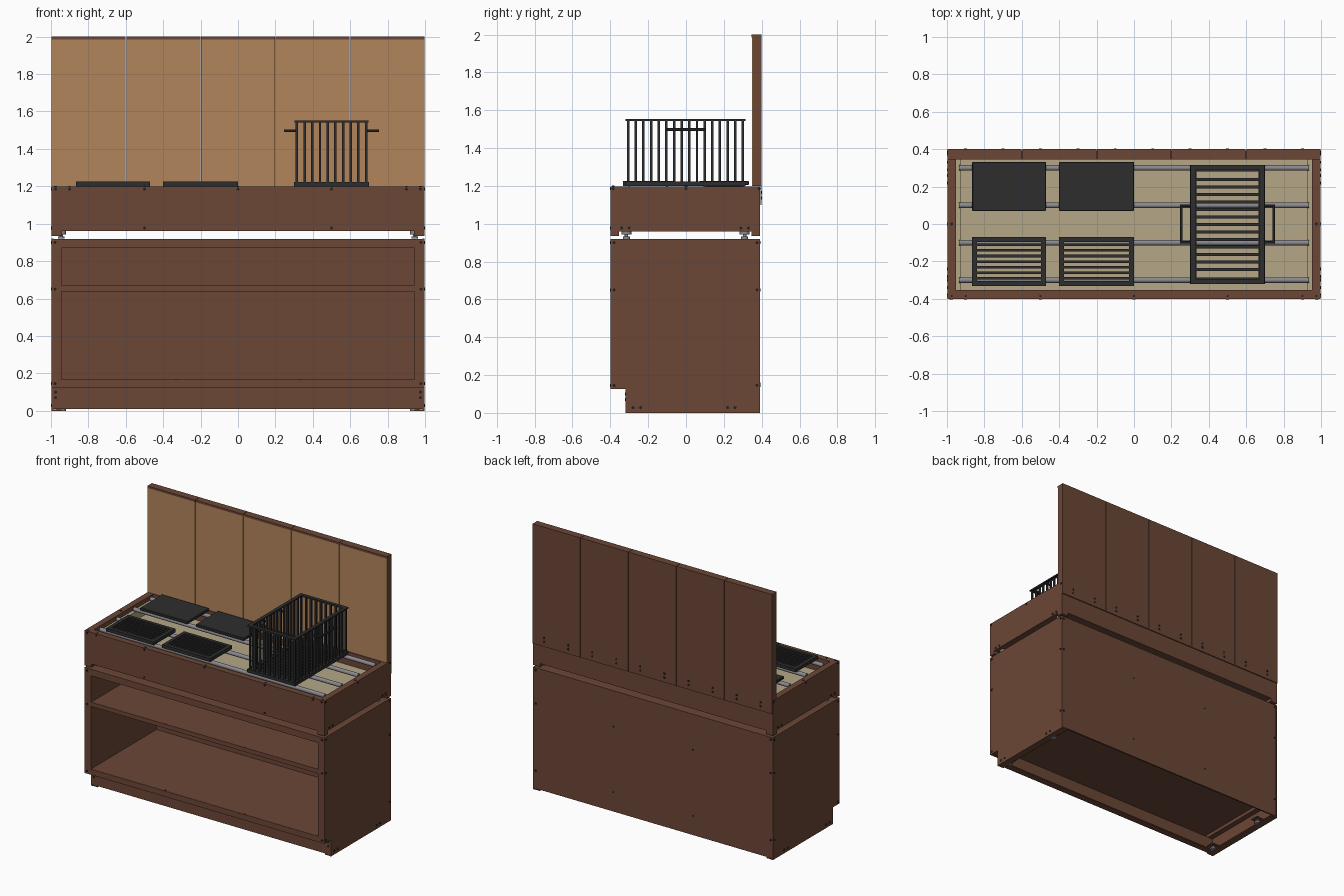
import bpy, bmesh, math
from mathutils import Matrix, Vector

if "Cube" in bpy.data.objects:
    bpy.data.objects.remove(bpy.data.objects["Cube"])


def material(name, rgb):
    m = bpy.data.materials.new(name)
    m.diffuse_color = (*rgb, 1)
    m.use_nodes = True
    m.node_tree.nodes["Principled BSDF"].inputs["Base Color"].default_value = m.diffuse_color
    return m


BROWN = material("rust_brown", (0.150, 0.063, 0.038))
TAN = material("warm_tan", (0.45, 0.235, 0.105))
KHAKI = material("khaki_liner", (0.46, 0.39, 0.245))
DARK = material("dark_iron", (0.027, 0.027, 0.028))
STEEL = material("steel_grey", (0.25, 0.25, 0.275))
BLACK = material("bolt_black", (0.015, 0.014, 0.014))


def finish(name, bm, mat, bevel=0):
    bmesh.ops.recalc_face_normals(bm, faces=bm.faces)
    me = bpy.data.meshes.new(name)
    bm.to_mesh(me)
    bm.free()
    me.materials.append(mat)
    ob = bpy.data.objects.new(name, me)
    bpy.context.collection.objects.link(ob)
    if bevel:
        b = ob.modifiers.new("edge", "BEVEL")
        b.width, b.segments = bevel, 1
    return ob


def boxes(name, mat, spans, bevel=0):
    """Each span is x0, x1, y0, y1, z0, z1."""
    bm = bmesh.new()
    for x0, x1, y0, y1, z0, z1 in spans:
        m = Matrix.Translation(((x0 + x1) / 2, (y0 + y1) / 2, (z0 + z1) / 2)) @ \
            Matrix.Diagonal((x1 - x0, y1 - y0, z1 - z0, 1))
        bmesh.ops.create_cube(bm, size=1, matrix=m)
    return finish(name, bm, mat, bevel)


def cylinders(name, mat, items, sides=16):
    """Each item is start, end, radius."""
    bm = bmesh.new()
    for a, b, r in items:
        a, b = Vector(a), Vector(b)
        d = b - a
        m = Matrix.Translation((a + b) / 2) @ d.to_track_quat('Z', 'Y').to_matrix().to_4x4()
        bmesh.ops.create_cone(bm, cap_ends=True, segments=sides, radius1=r, radius2=r,
                              depth=d.length, matrix=m)
    ob = finish(name, bm, mat)
    for p in ob.data.polygons:
        p.use_smooth = len(p.vertices) == 4
    return ob


def frame(x0, x1, y0, y1, z0, z1, w):
    """Four spans forming a rectangular rim."""
    return [(x0, x1, y0, y0 + w, z0, z1), (x0, x1, y1 - w, y1, z0, z1),
            (x0, x0 + w, y0 + w, y1 - w, z0, z1), (x1 - w, x1, y0 + w, y1 - w, z0, z1)]


# cabinet sides, with a toe notch at the front bottom
for label, s in (("left", -1), ("right", 1)):
    bm = bmesh.new()
    prof = [(-0.4, 0.125), (-0.32, 0.125), (-0.32, 0.0), (0.392, 0.0), (0.392, 0.92), (-0.4, 0.92)]
    f = bm.faces.new([bm.verts.new((s * 0.998, y, z)) for y, z in prof])
    r = bmesh.ops.extrude_face_region(bm, geom=[f])
    verts = [v for v in r["geom"] if isinstance(v, bmesh.types.BMVert)]
    bmesh.ops.translate(bm, verts=verts, vec=(-s * 0.012, 0, 0))
    finish(label + "_cabinet_side", bm, BROWN)
    # folded inner lining and front flange
    a, b = sorted((s * 0.945, s * 0.987))
    boxes(label + "_side_lining", BROWN, [(a, b, -0.399, 0.38, 0.13, 0.919)])
    boxes(label + "_bottom_flange", BROWN, [(a, b, -0.318, 0.39, 0.0, 0.008)])

# cabinet panels
boxes("cabinet_back", BROWN, [(-0.986, 0.986, 0.38, 0.391, 0.01, 0.919)])
boxes("toe_kick", BROWN, [(-0.986, 0.986, -0.32, -0.309, 0.01, 0.132),
                          (-0.945, 0.945, -0.309, -0.27, 0.01, 0.018)])
boxes("bottom_shelf", BROWN, [(-0.945, 0.945, -0.396, 0.38, 0.155, 0.168),
                              (-0.986, 0.986, -0.399, -0.387, 0.125, 0.167)])
boxes("middle_shelf", BROWN, [(-0.945, 0.945, -0.395, 0.38, 0.658, 0.67),
                              (-0.945, 0.945, -0.396, -0.385, 0.638, 0.669)])
boxes("cabinet_top", BROWN, [(-0.986, 0.986, -0.399, 0.38, 0.905, 0.919),
                             (-0.945, 0.945, -0.3985, -0.387, 0.87, 0.906)])

# levelling feet of cabinet and tray
feet, brackets = [], []
for s in (-1, 1):
    for y in (-0.25, 0.24):
        feet += [((s * 0.945, y, 0.0), (s * 0.945, y, 0.012), 0.025),
                 ((s * 0.945, y, 0.012), (s * 0.945, y, 0.06), 0.008)]
        a, b = sorted((s * 0.91, s * 0.986))
        brackets.append((a, b, y - 0.03, y + 0.03, 0.03, 0.036))
    for y in (-0.315, 0.31):
        feet += [((s * 0.945, y, 0.92), (s * 0.945, y, 0.932), 0.018),
                 ((s * 0.945, y, 0.932), (s * 0.945, y, 0.948), 0.009),
                 ((s * 0.945, y, 0.942), (s * 0.945, y, 0.962), 0.026)]
cylinders("levelling_feet", STEEL, feet)
boxes("foot_brackets", BROWN, brackets)

# upper tray: walls, underside, corner blocks
boxes("tray_walls", BROWN, frame(-0.998, 0.998, -0.4, 0.392, 0.96, 1.198, 0.047))
boxes("tray_underside", BROWN, [(-0.952, 0.952, -0.354, 0.346, 0.962, 0.972)])
boxes("tray_corner_blocks", BROWN,
      [(*sorted((s * 0.998, s * 0.94)), *y, 0.935, 0.961)
       for s in (-1, 1) for y in ((-0.4, -0.355), (0.345, 0.392))])

# khaki liner pan with end flanges, and the support rods
boxes("liner_pan", KHAKI, [(-0.951, 0.951, -0.353, 0.346, 1.09, 1.10),
                           (-0.951, -0.925, -0.353, 0.346, 1.10, 1.165),
                           (0.925, 0.951, -0.353, 0.346, 1.10, 1.165)])
cylinders("support_rods", STEEL, [((-0.935, y, 1.184), (0.935, y, 1.184), 0.015)
                                  for y in (-0.3, -0.1, 0.1, 0.3)])

# backsplash boards
for i in range(5):
    x0, x1 = -0.998 + i * 0.3992 + 0.0015, -0.998 + (i + 1) * 0.3992 - 0.0015
    n = str(i + 1)
    boxes("backsplash_board_" + n, BROWN,
          [(x0, x1, 0.354, 0.3925, 1.199, 1.985), (x0, x1, 0.3925, 0.40, 1.10, 1.985),
           (x0, x1, 0.345, 0.40, 1.985, 2.0)])
    boxes("backsplash_face_" + n, TAN, [(x0, x1, 0.348, 0.354, 1.2, 1.985)])

# griddle plates and grill racks
for i, (x0, x1) in enumerate(((-0.865, -0.47), (-0.40, 0.0))):
    n = str(i + 1)
    boxes("griddle_plate_" + n, DARK, [(x0, x1, 0.07, 0.332, 1.204, 1.225),
                                       (x0 + 0.02, x1 - 0.02, 0.09, 0.31, 1.197, 1.205)], 0.003)
    rack = frame(x0, x1, -0.332, -0.07, 1.2, 1.225, 0.026)
    rack += [(x0 + 0.02, x1 - 0.02, y - 0.007, y + 0.007, 1.205, 1.222)
             for y in [-0.201 + 0.03 * k for k in range(-3, 4)]]
    boxes("grill_rack_" + n, DARK, rack)

# basket: rims, floor bars, uprights, handles
basket = frame(0.30, 0.70, -0.32, 0.315, 1.2, 1.224, 0.035)
basket += frame(0.302, 0.698, -0.32, 0.315, 1.542, 1.553, 0.026)
boxes("basket_rims", DARK, basket)
boxes("basket_floor_bars", DARK, [(0.32, 0.68, y - 0.008, y + 0.008, 1.204, 1.22)
                                  for y in [-0.002 + 0.04 * k for k in range(-6, 7)]])
h = 0.0065
posts = [(0.315 + 0.0411 * k, y) for k in range(10) for y in (-0.306, 0.301)]
posts = [(min(x, 0.685), y) for x, y in posts]
posts += [(x, -0.306 + 0.607 * k / 15) for k in range(1, 15) for x in (0.315, 0.685)]
boxes("basket_uprights", DARK, [(x - h, x + h, y - h, y + h, 1.22, 1.545) for x, y in posts])
for label, s in (("left", -1), ("right", 1)):
    xi, xo = 0.5 + s * 0.185, 0.5 + s * 0.255
    a, b = sorted((xi, xo))
    c, d = sorted((xo, xo - s * 0.014))
    boxes(label + "_basket_handle", DARK,
          [(c, d, -0.105, 0.105, 1.491, 1.505), (a, b, -0.105, -0.091, 1.491, 1.505),
           (a, b, 0.091, 0.105, 1.491, 1.505)], 0.003)

# bolt heads on front, sides and back
bolts = []


def bolt(p, n, r=0.008):
    p, n = Vector(p), Vector(n)
    bolts.append((p - n * 0.003, p + n * 0.003, r))


for x in (-0.975, -0.9, -0.5, 0, 0.5, 0.9, 0.975):
    bolt((x, -0.4, 1.185), (0, -1, 0))
    if abs(x) < 0.98:
        bolt((x, -0.385, 1.198), (0, 0, 1), 0.006)
for x in (-0.5, 0.5):
    bolt((x, -0.4, 0.977), (0, -1, 0))
for s in (-1, 1):
    for z in (0.145, 0.65, 0.9):
        bolt((s * 0.978, -0.4, z), (0, -1, 0))
        bolt((s * 0.978, 0.3915, z), (0, 1, 0))
        for y in (-0.38, 0.375):
            bolt((s * 0.998, y, z), (s, 0, 0))
    for z in (0.07, 0.10):
        bolt((s * 0.975, -0.32, z), (0, -1, 0))
    for y in (-0.385, 0, 0.385):
        bolt((s * 0.998, y, 1.185), (s, 0, 0))
    for y in (-0.34, -0.3, 0.29, 0.33):
        bolt((s * 0.998, y, 0.977), (s, 0, 0))
    for y in (-0.28, -0.24, 0.22, 0.26):
        bolt((s * 0.998, y, 0.028), (s, 0, 0))
    for z in (0.168, 0.668):
        bolt((s * 0.33, -0.39, z), (0, 0, 1), 0.006)
    for z in (0.155, 0.65):
        bolt((s * 0.33, 0.391, z), (0, 1, 0), 0.006)
    bolt((s * 0.975, 0, 1.198), (0, 0, 1))
for k in range(10):
    for z in (1.135, 1.165):
        bolt((-0.9 + 0.2 * k, 0.4, z), (0, 1, 0))
cylinders("bolt_heads", BLACK, bolts, 10)

# keep the whole model centred front to back
low = min(v.co.y for o in bpy.data.objects for v in o.data.vertices)
high = max(v.co.y for o in bpy.data.objects for v in o.data.vertices)
for o in bpy.data.objects:
    o.location.y -= (low + high) / 2
